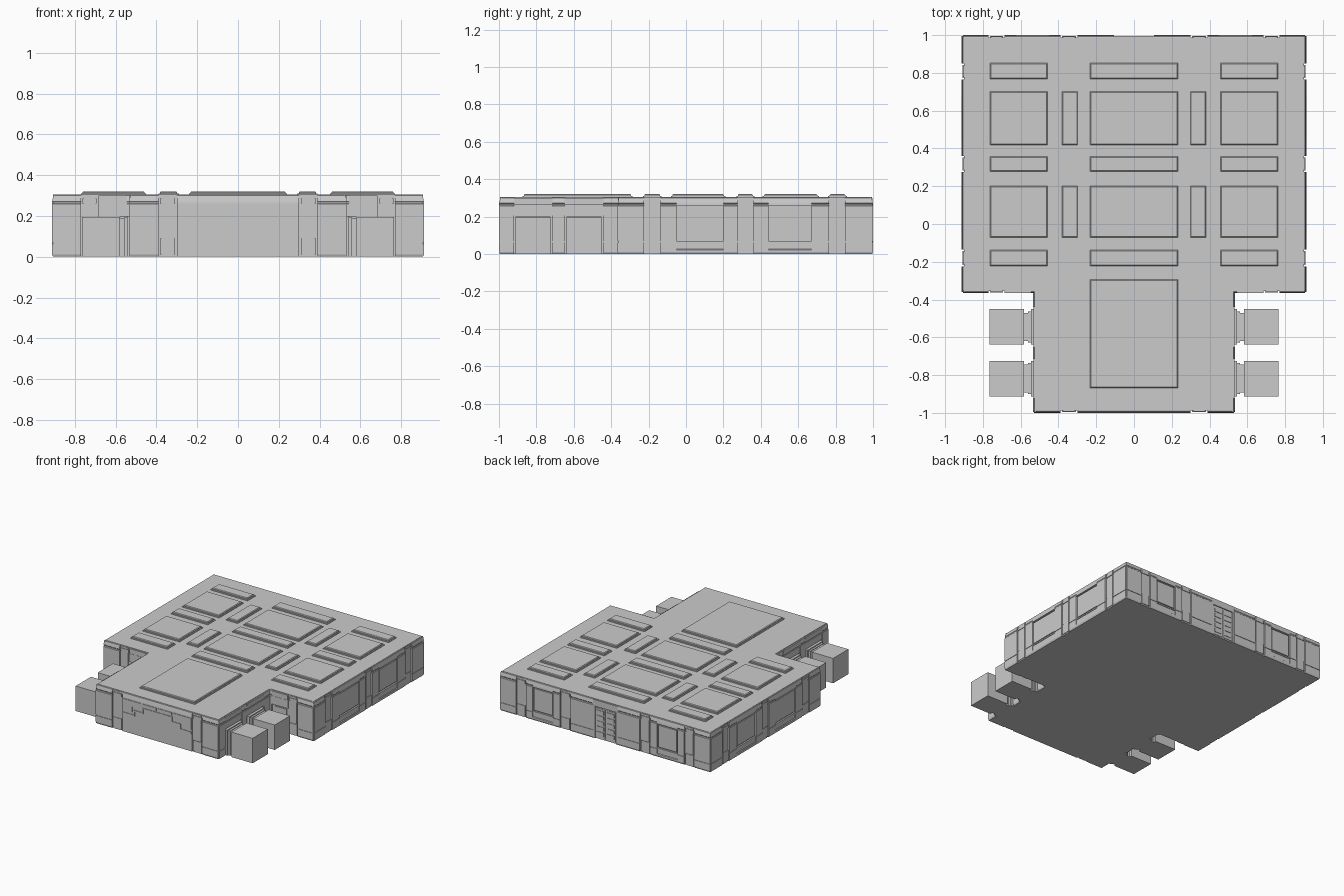
import bpy, bmesh
from mathutils import Matrix, Vector

if "Cube" in bpy.data.objects:
    bpy.data.objects.remove(bpy.data.objects["Cube"])

D = 0.012    # depth of the wall cladding
ROOF = 0.305


def finish(name, bm, mirror=True):
    bmesh.ops.recalc_face_normals(bm, faces=bm.faces)
    me = bpy.data.meshes.new(name)
    bm.to_mesh(me)
    bm.free()
    ob = bpy.data.objects.new(name, me)
    bpy.context.collection.objects.link(ob)
    if mirror:
        ob.modifiers.new("Mirror", 'MIRROR')
    return ob


def prism(bm, pts, offset):
    """Extrude a polygon (3D points) by an offset vector."""
    f = bm.faces.new([bm.verts.new(p) for p in pts])
    ext = bmesh.ops.extrude_face_region(bm, geom=[f])
    vs = [g for g in ext['geom'] if isinstance(g, bmesh.types.BMVert)]
    bmesh.ops.translate(bm, verts=vs, vec=offset)
    if f.is_valid is False or len(f.link_loops if hasattr(f, 'link_loops') else f.loops) == 0:
        return
    

def box(bm, x0, x1, y0, y1, z0, z1):
    prism(bm, [(x0, y0, z0), (x1, y0, z0), (x1, y1, z0), (x0, y1, z0)], Vector((0, 0, z1 - z0)))


class Wall:
    """Cladding on one wall; u runs along it, d points outward."""
    def __init__(self, name, origin, u, n):
        self.name, self.bm = name, bmesh.new()
        self.o, self.u, self.n = Vector(origin), Vector(u), Vector(n)

    def p(self, u, d, z):
        return self.o + self.u * u + self.n * d + Vector((0, 0, z))

    def strip(self, u0, u1, prof):
        prism(self.bm, [self.p(u0, d, z) for d, z in prof], self.u * (u1 - u0))

    def bar(self, u0, u1, z0, z1, d=D):
        self.strip(u0, u1, [(-.004, z0), (d, z0), (d, z1), (-.004, z1)])

    def panel(self, u0, u1):
        # full-height slab: chamfered foot, sloped head, two shadow grooves
        g = D - .004
        self.strip(u0, u1, [(-.004, 0), (.007, 0), (D, .012), (D, .062), (g, .062), (g, .07),
                            (D, .07), (D, .258), (g, .262), (g, .268), (D - .001, .272),
                            (.005, .3), (-.004, .304)])

    def bay(self, u0, u1, w0, w1):
        # wide bay: two stiles around a framed recessed panel
        self.panel(u0, w0)
        self.panel(w1, u1)
        self.strip(w0, w1, [(-.004, 0), (.007, 0), (D, .012), (D, .022), (.007, .026),
                            (.007, .06), (D, .06), (D, .07), (-.004, .07)])
        self.strip(w0, w1, [(-.004, .255), (D, .258), (D - .001, .272), (.005, .3), (-.004, .304)])
        self.bar(w0 + .008, w1 - .008, .078, .248, .008)

    def slot(self, u0, u1):
        # narrow recess with a raised strip and a foot block
        self.bar(u0 + .014, u1 - .014, 0, .3, .004)
        self.bar(u0 + .008, u1 - .008, .01, .09, .008)
        self.bar(u0 + .008, u1 - .008, .262, .285, .008)

    def done(self):
        finish(self.name, self.bm)


# T-shaped core
bm = bmesh.new()
a, b, c = .912 - D, .535 - D, 1 - D
y = -.366 + D
prism(bm, [(-b, -c, 0), (b, -c, 0), (b, y, 0), (a, y, 0), (a, c, 0), (-a, c, 0), (-a, y, 0), (-b, y, 0)],
      Vector((0, 0, ROOF)))
finish("building_core", bm, False)

# Long side walls
w = Wall("side_wall", (a, 0, 0), (0, 1, 0), (1, 0, 0))
w.panel(-.36, -.225)
w.bay(-.135, .275, -.05, .2)
w.bay(.36, .765, .44, .67)
w.panel(.85, .994)
for s in ((-.225, -.135), (.275, .36), (.765, .85)):
    w.slot(*s)
w.done()

# Back wall with central door
w = Wall("back_wall", (0, c, 0), (1, 0, 0), (0, 1, 0))
w.panel(.105, .3)
w.slot(.3, .39)
w.bay(.39, .685, .45, .625)
w.slot(.685, .77)
w.panel(.77, .906)
w.bar(0, .105, .25, .3, .008)
w.bar(.09, .105, 0, .25, .008)
w.bar(.004, .085, .01, .24, .004)
for i in range(5):
    w.bar(.015, .075, .03 + i * .042, .058 + i * .042, .008)
w.done()

# Shoulder walls either side of the front wing
w = Wall("shoulder_wall", (0, y, 0), (1, 0, 0), (0, -1, 0))
w.panel(.52, .545)
w.bar(.545, .685, .195, .26, .008)
w.bar(.545, .685, .262, .3, D - .002)
w.bar(.57, .67, .02, .185, .006)
w.slot(.685, .77)
w.panel(.77, .906)
w.done()

# Front wing side walls with openings behind the pods
w = Wall("wing_side_wall", (b, 0, 0), (0, 1, 0), (1, 0, 0))
for u0, u1 in ((-.994, -.92), (-.715, -.65), (-.44, -.36)):
    w.panel(u0, u1)
for u0, u1 in ((-.92, -.715), (-.65, -.44)):
    w.bar(u0, u1, .205, .255, .008)
    w.bar(u0, u1, .262, .3, D - .002)
w.done()

# Front wall with stepped entrance trim
w = Wall("front_wall", (0, -c, 0), (1, 0, 0), (0, -1, 0))
w.panel(.39, .529)
w.slot(.3, .39)
w.bar(0, .3, 0, .262, .008)
w.strip(0, .3, [(-.004, .262), (D, .262), (D - .001, .272), (.005, .3), (-.004, .304)])
for u0, u1, z0, z1 in ((0, .13, .216, .226), (.008, .125, .236, .258), (.12, .13, .18, .226),
                       (.13, .205, .178, .19), (.195, .205, .14, .19), (.205, .295, .138, .152),
                       (.14, .215, .212, .258), (.215, .295, .172, .258)):
    w.bar(u0, u1, z0, z1)
w.done()

# Side pods with stepped connectors
bm = bmesh.new()
for yc in (-.818, -.545):
    box(bm, .582, .765, yc - .094, yc + .094, 0, .195)
    box(bm, .555, .59, yc - .075, yc + .075, 0, .187)
    box(bm, .54, .56, yc - .083, yc + .083, 0, .192)
    box(bm, .515, .545, yc - .094, yc + .094, 0, .2)
finish("side_pods", bm)


# Roof panels: low plinth with a bevelled slab on top
def roof_panel(bm, x0, x1, y0, y1):
    box(bm, x0, x1, y0, y1, ROOF - .005, ROOF + .005)
    rings = []
    for i, z in ((.008, ROOF + .005), (.008, ROOF + .011), (.013, .321)):
        rings.append([bm.verts.new(v) for v in ((x0 + i, y0 + i, z), (x1 - i, y0 + i, z),
                                                (x1 - i, y1 - i, z), (x0 + i, y1 - i, z))])
    for lo, hi in zip(rings, rings[1:]):
        for k in range(4):
            bm.faces.new((lo[k], lo[(k + 1) % 4], hi[(k + 1) % 4], hi[k]))
    bm.faces.new(rings[0])
    bm.faces.new(rings[-1])


bm = bmesh.new()
tall = ((-.08, .21), (.41, .71))
short = ((-.23, -.13), (.27, .365), (.76, .86))
for y0, y1 in tall + short:
    roof_panel(bm, -.24, .24, y0, y1)
    for s in (-1, 1):
        roof_panel(bm, *sorted((s * .45, s * .77)), y0, y1)
        if (y0, y1) in tall:
            roof_panel(bm, *sorted((s * .29, s * .39)), y0, y1)
roof_panel(bm, -.24, .24, -.875, -.285)
finish("roof_panels", bm, False)
